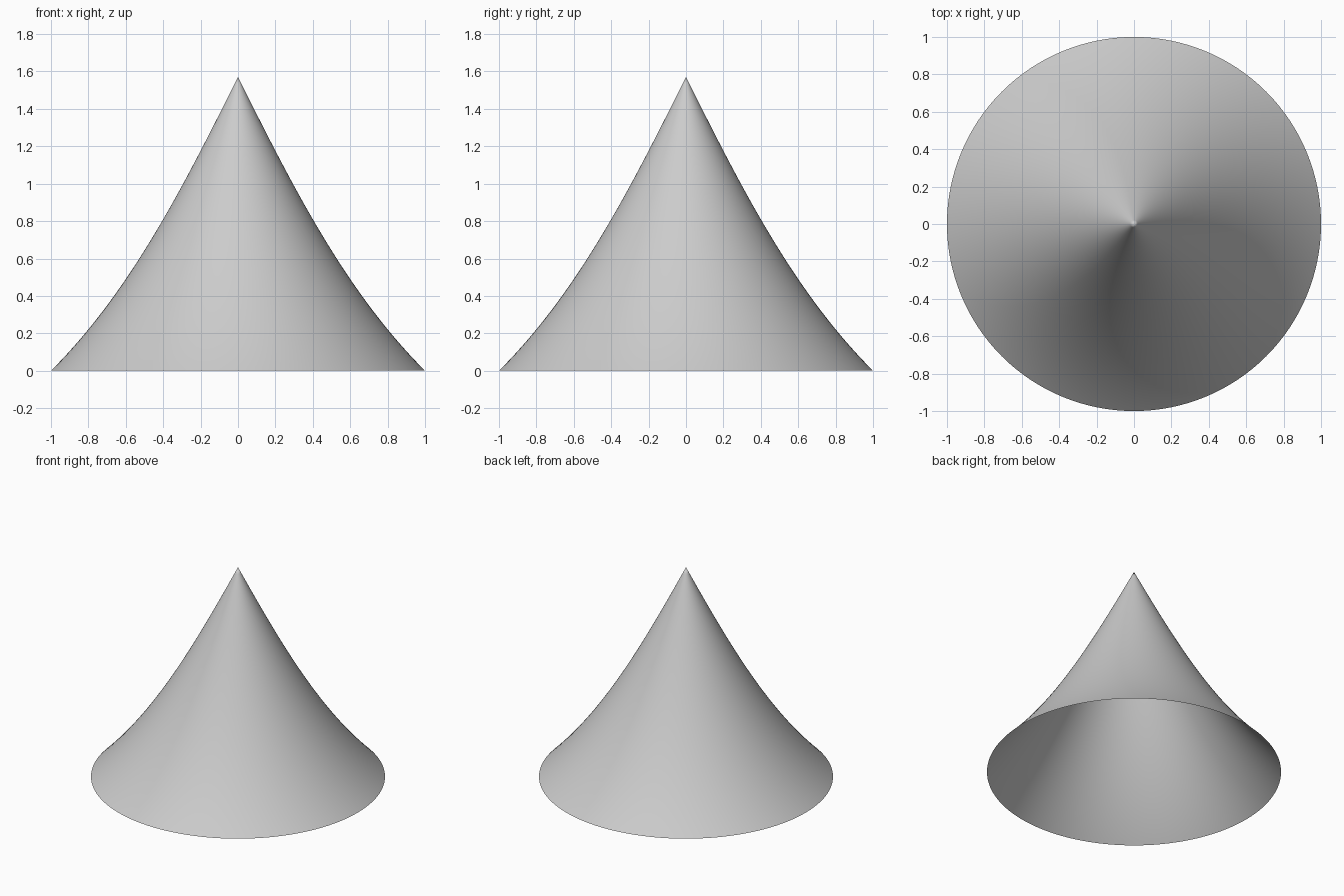
import bpy, bmesh, math

if "Cube" in bpy.data.objects:
    bpy.data.objects.remove(bpy.data.objects["Cube"])

SEGMENTS = 128   # sides around the axis
RINGS = 48       # steps from rim to tip

# Flared cone: concave profile revolved about z, open underneath
bm = bmesh.new()
profile = []
for i in range(RINGS + 1):
    r = 1 - i / RINGS
    z = math.pi / 2 - 2 * math.atan(r)
    profile.append(bm.verts.new((r, 0, z)))
edges = [bm.edges.new(pair) for pair in zip(profile, profile[1:])]
bmesh.ops.spin(bm, geom=profile + edges, cent=(0, 0, 0), axis=(0, 0, 1),
               angle=math.tau, steps=SEGMENTS, use_duplicate=False)
bmesh.ops.remove_doubles(bm, verts=bm.verts[:], dist=1e-4)
bmesh.ops.recalc_face_normals(bm, faces=bm.faces[:])

# Make the shell face outwards
bm.normal_update()
bm.faces.ensure_lookup_table()
face = bm.faces[0]
if face.normal.dot(face.calc_center_median()) < 0:
    bmesh.ops.reverse_faces(bm, faces=bm.faces[:])
for f in bm.faces:
    f.smooth = True

mesh = bpy.data.meshes.new("flared_cone")
bm.to_mesh(mesh)
bm.free()
cone = bpy.data.objects.new("flared_cone", mesh)
bpy.context.collection.objects.link(cone)
